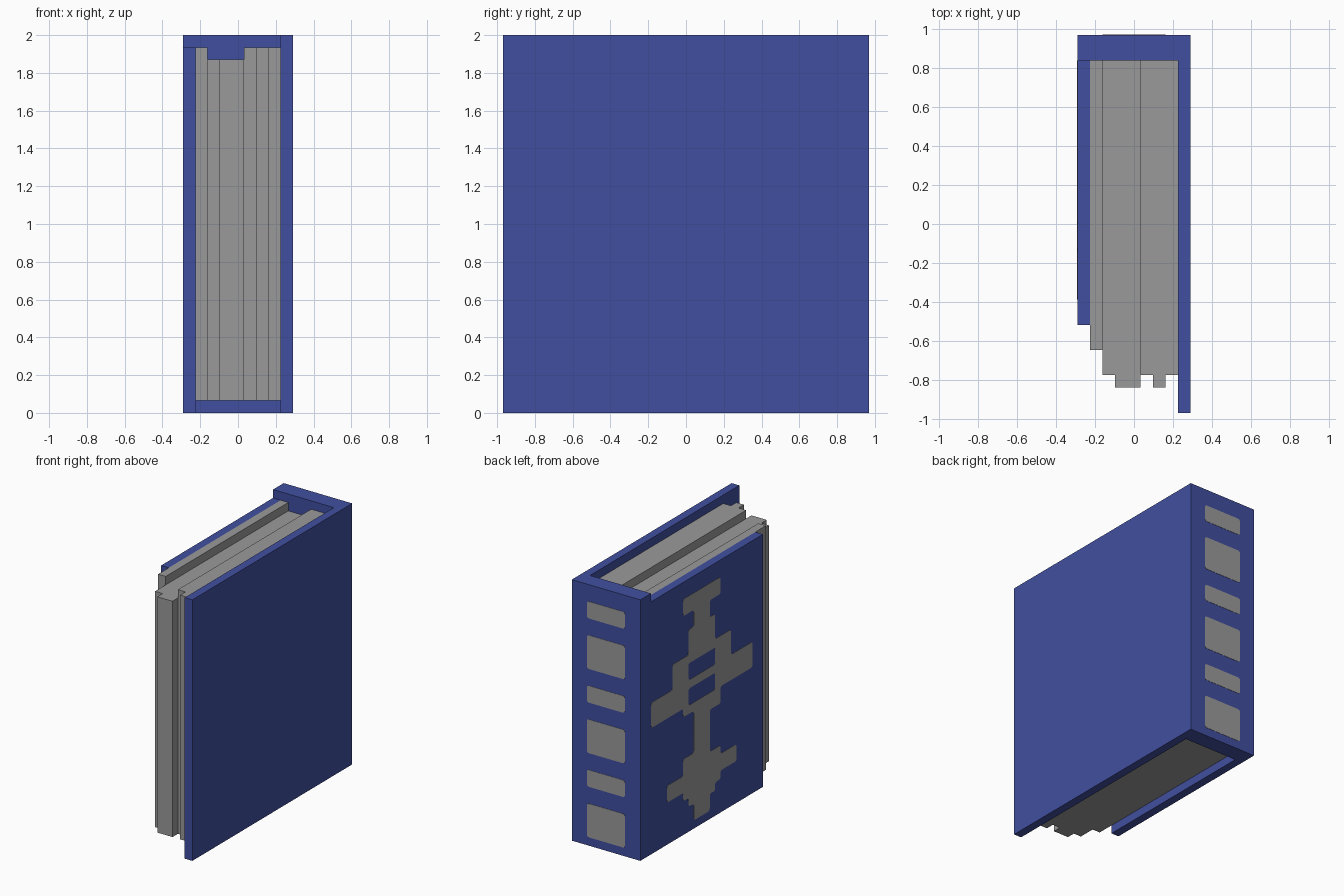
import bpy, bmesh, math
from mathutils import Vector

cube = bpy.data.objects.get("Cube")
if cube:
    bpy.data.objects.remove(cube, do_unlink=True)

U = 2 / 31          # one block unit; the book is 9 x 30 x 31 units
PLATE = 0.004       # thickness of painted plates


def material(name, rgb):
    m = bpy.data.materials.new(name)
    m.use_nodes = True
    m.diffuse_color = (*rgb, 1)
    bsdf = next(n for n in m.node_tree.nodes if n.type == 'BSDF_PRINCIPLED')
    bsdf.inputs["Base Color"].default_value = (*rgb, 1)
    bsdf.inputs["Roughness"].default_value = 0.8
    return m


blue = material("cover blue", (0.053, 0.078, 0.352))
grey = material("page grey", (0.323, 0.323, 0.323))


def prism(name, outline, z0, z1, mat):
    """Extrude an x/y outline given in block units from z0 to z1."""
    bm = bmesh.new()
    face = bm.faces.new([bm.verts.new((x * U, y * U, z0 * U)) for x, y in outline])
    top = bmesh.ops.extrude_face_region(bm, geom=[face])
    moved = [v for v in top["geom"] if isinstance(v, bmesh.types.BMVert)]
    bmesh.ops.translate(bm, verts=moved, vec=(0, 0, (z1 - z0) * U))
    bmesh.ops.recalc_face_normals(bm, faces=bm.faces)
    me = bpy.data.meshes.new(name)
    bm.to_mesh(me)
    bm.free()
    me.materials.append(mat)
    ob = bpy.data.objects.new(name, me)
    bpy.context.collection.objects.link(ob)
    return ob


def rect(x0, y0, x1, y1):
    return [(x0, y0), (x1, y0), (x1, y1), (x0, y1)]


def rounded(points, r=0.32, steps=3):
    """Replace every corner with a short arc-like curve."""
    out = []
    n = len(points)
    for i in range(n):
        p = Vector(points[i])
        a = p + (Vector(points[i - 1]) - p).normalized() * r
        b = p + (Vector(points[(i + 1) % n]) - p).normalized() * r
        for k in range(steps + 1):
            t = k / steps
            out.append(a * (1 - t) ** 2 + p * (2 * t * (1 - t)) + b * t ** 2)
    return out


def plate(name, outlines, place, mat):
    """Thin flat plate; outlines after the first cut holes."""
    cu = bpy.data.curves.new(name, 'CURVE')
    cu.dimensions = '2D'
    cu.fill_mode = 'BOTH'
    cu.extrude = PLATE / 2
    for pts in outlines:
        pts = rounded(pts)
        sp = cu.splines.new('POLY')
        sp.points.add(len(pts) - 1)
        for q, p in zip(sp.points, pts):
            q.co = (p.x * U, p.y * U, 0, 1)
        sp.use_cyclic_u = True
    cu.materials.append(mat)
    ob = bpy.data.objects.new(name, cu)
    ob.location, ob.rotation_euler = place
    bpy.context.collection.objects.link(ob)
    bpy.ops.object.select_all(action='DESELECT')
    ob.select_set(True)
    bpy.context.view_layer.objects.active = ob
    bpy.ops.object.convert(target='MESH')


# Spine and full-depth left cover in one L-shaped piece
prism("spine_and_left_cover",
      [(-4.5, 13), (3.5, 13), (3.5, -15), (4.5, -15), (4.5, 15), (-4.5, 15)], 0, 31, blue)

# Shorter, slightly lower right cover
prism("right_cover", rect(-4.5, -8, -3.5, 13), 0, 30, blue)

# Page bundles: x start, x end, front edge, top height
pages = [(-3.5, -2.5, -10, 30), (-2.5, -1.5, -12, 29), (-1.5, 0.5, -13, 29),
         (0.5, 1.5, -12, 30), (1.5, 2.5, -13, 30), (2.5, 3.5, -12, 30)]
for i, (x0, x1, y, top) in enumerate(pages):
    prism(f"pages_{i + 1}", rect(x0, y, x1, 13), 1, top, grey)

# Alternating tall and short bands on the spine
for i in range(3):
    for label, z0, h in (("tall", 1, 4), ("short", 7, 2)):
        z = z0 + 10 * i
        plate(f"spine_band_{label}_{i + 1}", [rect(-2.5, z, 2.5, z + h)],
              ((0, 15 * U, 0), (math.pi / 2, 0, 0)), grey)

# Cover emblem, measured from the spine edge and the base
right_side = [(13, 1), (13, 3), (14, 3), (14, 4), (15, 4), (15, 5), (18, 5), (18, 7),
              (15, 7), (15, 8), (13, 8), (13, 13), (15, 13), (15, 15), (21, 15),
              (21, 18), (17, 18), (17, 21), (14, 21), (14, 24), (13, 24), (13, 26),
              (15, 26), (15, 28)]
left_side = [(8, 28), (8, 26), (10, 26), (10, 24), (9, 24), (9, 21), (6, 21), (6, 18),
             (2, 18), (2, 15), (8, 15), (8, 14), (10, 14), (10, 9), (8, 9), (8, 7),
             (5, 7), (5, 5), (8, 5), (8, 4), (9, 4), (9, 3), (10, 3), (10, 1)]
slots = [rect(9, 15, 14, 17), rect(9, 18, 14, 20)]
plate("cover_emblem", [right_side + left_side] + slots,
      ((-4.5 * U, 15 * U, 0), (math.pi / 2, 0, -math.pi / 2)), grey)
